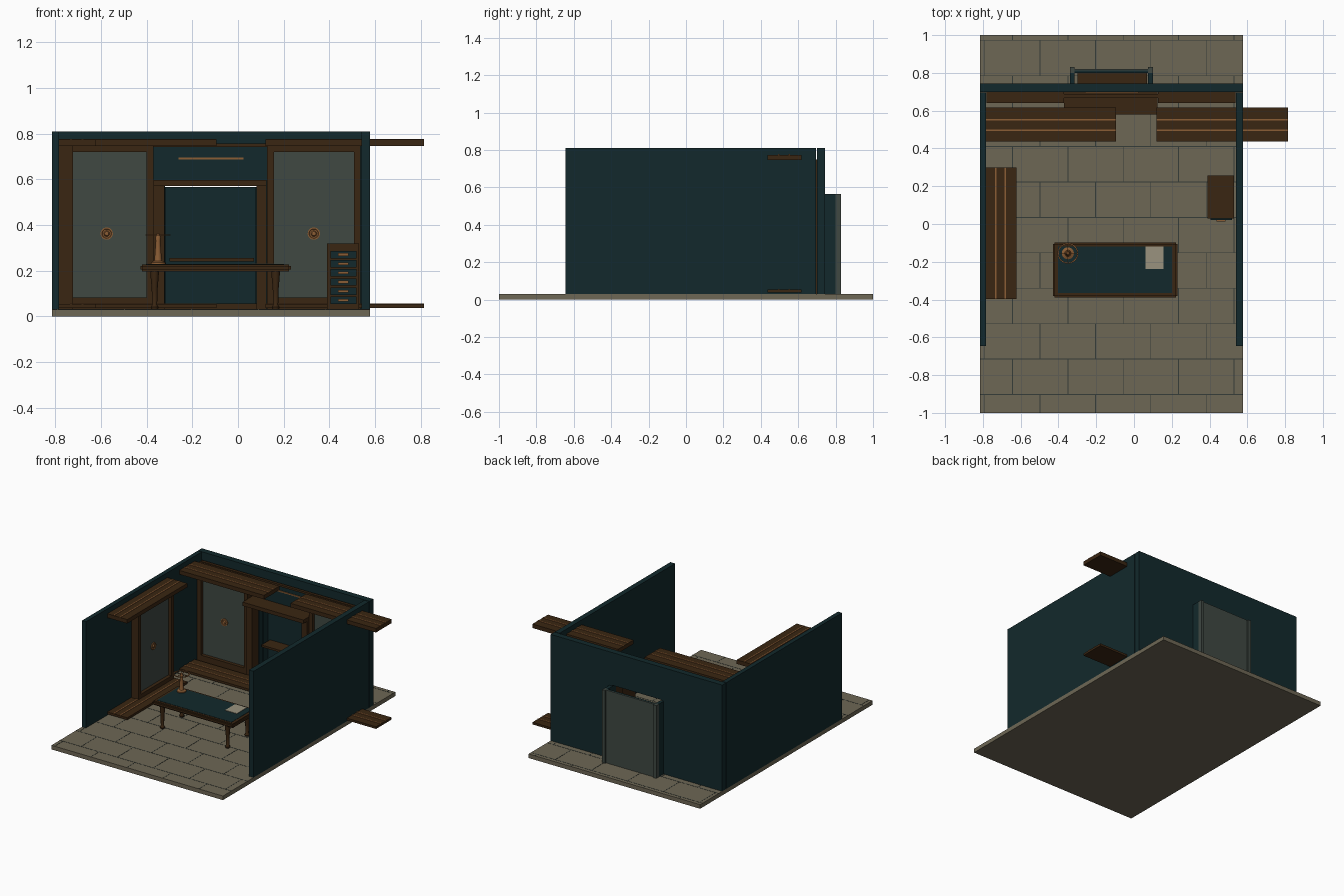
import bpy, bmesh, math
from mathutils import Matrix, Vector

if "Cube" in bpy.data.objects:
    bpy.data.objects.remove(bpy.data.objects["Cube"])

def mat(name, c):
    m = bpy.data.materials.new(name)
    m.diffuse_color = (*c, 1)
    m.use_nodes = True
    m.node_tree.nodes["Principled BSDF"].inputs["Base Color"].default_value = m.diffuse_color
    return m

TEAL = mat("dark teal", (0.006, 0.022, 0.025))
WOOD = mat("dark wood", (0.042, 0.019, 0.006))
STONE = mat("stone floor", (0.155, 0.135, 0.09))
GROUT = mat("grout", (0.035, 0.045, 0.04))
GLASS = mat("grey glass", (0.05, 0.065, 0.055))
BRASS = mat("brass", (0.26, 0.11, 0.035))
PAPER = mat("paper", (0.32, 0.29, 0.21))

def finish(name, bm, m):
    me = bpy.data.meshes.new(name)
    bm.to_mesh(me)
    bm.free()
    me.materials.append(m)
    ob = bpy.data.objects.new(name, me)
    bpy.context.collection.objects.link(ob)
    return ob

def boxes(name, m, spans, M=None, bevel=0):
    """One object from a list of (x0, x1, y0, y1, z0, z1) boxes."""
    bm = bmesh.new()
    for x0, x1, y0, y1, z0, z1 in spans:
        t = Matrix.Translation(((x0+x1)/2, (y0+y1)/2, (z0+z1)/2)) @ Matrix.Diagonal((x1-x0, y1-y0, z1-z0, 1))
        bmesh.ops.create_cube(bm, size=1, matrix=t)
    if bevel:
        bmesh.ops.bevel(bm, geom=bm.edges[:], offset=bevel, segments=2, affect='EDGES')
    if M:
        bm.transform(M)
    return finish(name, bm, m)

def lathe(name, m, profile, M, n=24):
    """Turned part: (radius, height) profile spun around z."""
    bm = bmesh.new()
    vs = [bm.verts.new((r, 0, z)) for r, z in profile]
    es = [bm.edges.new(p) for p in zip(vs, vs[1:])]
    bmesh.ops.spin(bm, geom=vs+es, cent=(0, 0, 0), axis=(0, 0, 1), angle=2*math.pi, steps=n)
    bmesh.ops.remove_doubles(bm, verts=bm.verts[:], dist=1e-5)
    bmesh.ops.recalc_face_normals(bm, faces=bm.faces[:])
    bm.transform(M)
    for f in bm.faces:
        f.smooth = True
    ob = finish(name, bm, m)
    bpy.context.view_layer.objects.active = ob
    ob.select_set(True)
    bpy.ops.object.shade_smooth_by_angle(angle=math.radians(35))
    ob.select_set(False)
    return ob

# floor slab with staggered tile joints
FX0, FX1 = -0.815, 0.578
boxes("floor", STONE, [(FX0, FX1, -1, 1, 0, 0.03)])
joints = []
for k in range(-6, 6):
    y = 0.035 + 0.1875*k
    if -1 < y < 1:
        joints.append((FX0, FX1, y-0.002, y+0.002, 0.03, 0.031))
    ya, yb = max(y, -1), min(y+0.1875, 1)
    x = -0.79 + 0.147*(k % 2)
    while x < FX1 and ya < yb:
        joints.append((x-0.002, x+0.002, ya, yb, 0.03, 0.031))
        x += 0.293
boxes("floor_joints", GROUT, joints)

# walls, back one with an alcove opening
boxes("side_walls", TEAL, [(FX0, -0.783, -0.645, 0.695, 0.03, 0.81), (0.54, FX1, -0.645, 0.695, 0.03, 0.81)])
boxes("back_wall", TEAL, [(FX0, -0.32, 0.70, 0.744, 0.03, 0.81), (0.08, FX1, 0.70, 0.744, 0.03, 0.81),
                          (-0.32, 0.08, 0.70, 0.744, 0.57, 0.81)])
boxes("picture_rail", WOOD, [(-0.77, 0.53, 0.668, 0.688, 0.742, 0.756)])

# alcove behind the back wall
boxes("alcove_sides", TEAL, [(-0.34, -0.315, 0.744, 0.80, 0.03, 0.565), (0.075, 0.1, 0.744, 0.80, 0.03, 0.565)])
boxes("alcove_edges", GLASS, [(-0.34, -0.315, 0.80, 0.83, 0.03, 0.565), (0.075, 0.1, 0.80, 0.83, 0.03, 0.565)])
boxes("alcove_back", TEAL, [(-0.315, 0.075, 0.80, 0.812, 0.03, 0.565)])
boxes("alcove_back_cover", GLASS, [(-0.315, 0.075, 0.812, 0.82, 0.03, 0.565)])
boxes("alcove_shelf", WOOD, [(-0.30, 0.07, 0.70, 0.80, 0.24, 0.255)])
boxes("alcove_frame", WOOD, [(-0.37, -0.322, 0.62, 0.70, 0.03, 0.57), (0.08, 0.125, 0.62, 0.70, 0.03, 0.57),
                             (-0.37, 0.125, 0.58, 0.70, 0.57, 0.597), (-0.322, 0.08, 0.64, 0.70, 0.03, 0.055)])
boxes("sign_strip", BRASS, [(-0.26, 0.025, 0.694, 0.70, 0.687, 0.696)])

# three framed glass panels with a brass boss; local front is -y, wall at y = 0
def panel(name, M):
    w, d = 0.205, -0.06
    boxes(name+"_frame", WOOD, [(-w, -w+0.03, d, 0, 0.03, 0.75), (w-0.03, w, d, 0, 0.03, 0.75),
                                (-w, w, d, 0, 0.72, 0.75), (-w, w, d, 0, 0.03, 0.083)], M)
    boxes(name+"_glass", GLASS, [(-w+0.03, w-0.03, -0.035, -0.02, 0.083, 0.72)], M)
    R = M @ Matrix.Translation((0, -0.035, 0.362)) @ Matrix.Rotation(math.pi/2, 4, 'X')
    lathe(name+"_boss", BRASS, [(0.027, 0), (0.027, 0.006), (0.021, 0.006), (0.019, 0.003),
                                (0.013, 0.003), (0.009, 0.01), (0, 0.012)], R)

panel("left_panel", Matrix.Translation((-0.575, 0.70, 0)))
panel("right_panel", Matrix.Translation((0.332, 0.70, 0)))
panel("side_panel", Matrix.Translation((-0.783, 0.085, 0)) @ Matrix.Rotation(math.pi/2, 4, 'Z'))

# canopy above and plinth below each panel, inlaid with two brass strips
def canopy(name, x0, x1, y0, y1):
    for part, za, zb in (("canopy", 0.745, 0.774), ("plinth", 0.037, 0.053)):
        boxes(f"{name}_{part}", WOOD, [(x0, x1, y0, y1, za, zb)])
        strips = []
        for t in (0.33, 0.64):
            if x1-x0 > y1-y0:
                c = y0 + t*(y1-y0)
                strips.append((x0, x1, c-0.004, c+0.004, zb, zb+0.003))
            else:
                c = x0 + t*(x1-x0)
                strips.append((c-0.004, c+0.004, y0, y1, zb, zb+0.003))
        boxes(f"{name}_{part}_strips", BRASS, strips)

canopy("left", -0.785, -0.095, 0.437, 0.617)
canopy("right", 0.12, 0.815, 0.437, 0.617)
canopy("side", -0.785, -0.622, -0.397, 0.30)

# desk with leather inlay and turned legs
boxes("desk_top", WOOD, [(-0.428, 0.231, -0.388, -0.097, 0.197, 0.227)], bevel=0.008)
boxes("desk_leather", TEAL, [(-0.402, 0.202, -0.364, -0.118, 0.226, 0.229)])
for i, x in enumerate((-0.365, 0.165)):
    for j, y in enumerate((-0.355, -0.13)):
        lathe(f"desk_leg_{i}{j}", WOOD, [(0, 0.03), (0.015, 0.03), (0.017, 0.04), (0.011, 0.05), (0.013, 0.12),
                                         (0.017, 0.165), (0.019, 0.197)], Matrix.Translation((x, y, 0)), 12)
boxes("paper_sheet", PAPER, [(0.062, 0.157, -0.238, -0.118, 0.229, 0.232)])

# brass lamp with a thin ring on top
L = Matrix.Translation((-0.35, -0.155, 0))
lathe("lamp_stem", BRASS, [(0, 0.229), (0.032, 0.229), (0.032, 0.236), (0.017, 0.243), (0.015, 0.26),
                           (0.01, 0.33), (0.012, 0.345), (0.006, 0.362), (0, 0.364)], L)
lathe("lamp_ring", BRASS, [(0.048, 0.353), (0.055, 0.353), (0.055, 0.358), (0.048, 0.358), (0.048, 0.353)], L, 32)
boxes("lamp_arms", BRASS, [(-0.05, 0.05, -0.0015, 0.0015, 0.354, 0.357), (-0.0015, 0.0015, -0.05, 0.05, 0.354, 0.357)], L)

# drawer cabinet
boxes("cabinet", WOOD, [(0.39, 0.53, 0.03, 0.258, 0.03, 0.318)])
rows = [0.07 + 0.04*i for i in range(6)]
boxes("cabinet_drawers", TEAL, [(0.404, 0.518, 0.022, 0.03, z-0.016, z+0.016) for z in rows])
boxes("cabinet_handles", BRASS, [(0.438, 0.484, 0.014, 0.022, z-0.006, z+0.006) for z in rows])
